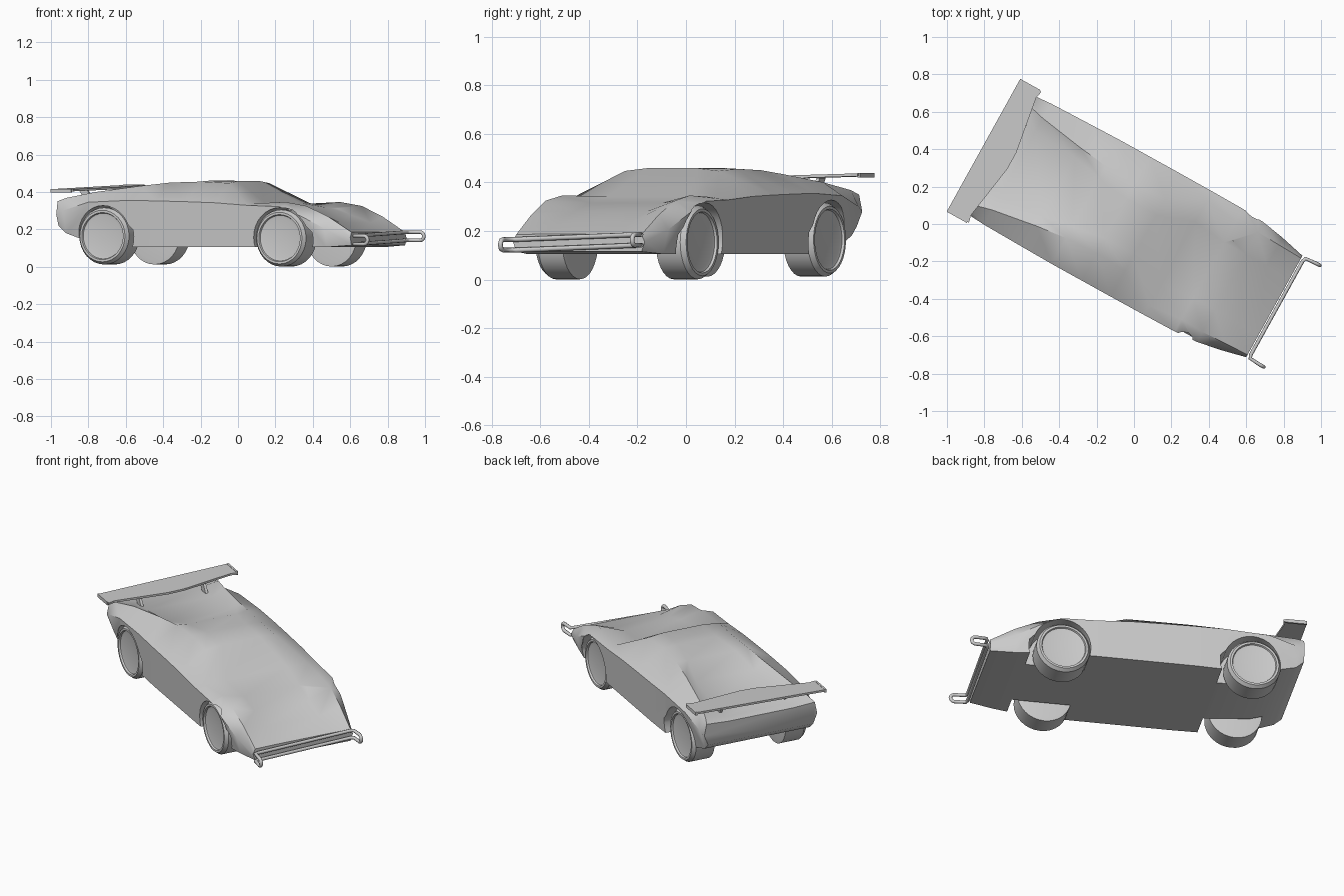
import bpy, bmesh, math
from mathutils import Matrix

if "Cube" in bpy.data.objects:
    bpy.data.objects.remove(bpy.data.objects["Cube"])

# Whole car is modelled along +x, then turned in plan
PLACE = Matrix.Rotation(math.radians(-29), 4, 'Z') @ Matrix.Translation((0, -0.022, 0))

grey = bpy.data.materials.new("plain_grey")
grey.diffuse_color = (0.6, 0.6, 0.6, 1)
grey.use_nodes = True
grey.node_tree.nodes["Principled BSDF"].inputs["Base Color"].default_value = grey.diffuse_color


def make(name, verts, faces):
    me = bpy.data.meshes.new(name)
    bm = bmesh.new()
    vs = [bm.verts.new(v) for v in verts]
    for f in faces:
        bm.faces.new([vs[i] for i in f])
    bmesh.ops.recalc_face_normals(bm, faces=bm.faces)
    bm.to_mesh(me)
    bm.free()
    me.materials.append(grey)
    ob = bpy.data.objects.new(name, me)
    bpy.context.collection.objects.link(ob)
    return ob


def loft(name, rings):
    """Skin closed rings of equal length and cap both ends."""
    n = len(rings[0])
    verts = [v for r in rings for v in r]
    faces = [(a * n + i, a * n + (i + 1) % n, (a + 1) * n + (i + 1) % n, (a + 1) * n + i)
             for a in range(len(rings) - 1) for i in range(n)]
    faces += [tuple(range(n)), tuple(range(len(verts) - n, len(verts)))]
    return make(name, verts, faces)


def lathe(name, profile, x, z, side, n=32):
    """Revolve (y, radius) pairs about a sideways axle."""
    return loft(name, [[(x + r * math.cos(2 * math.pi * i / n), side * y,
                         z + r * math.sin(2 * math.pi * i / n)) for i in range(n)]
                       for y, r in profile])


def smooth(ob, deg):
    bpy.ops.object.select_all(action='DESELECT')
    ob.select_set(True)
    bpy.context.view_layer.objects.active = ob
    bpy.ops.object.shade_smooth_by_angle(angle=math.radians(deg))


# Body stations: x, floor z, sill w, belt w, belt z, roof edge w, roof edge z, deck w, deck z
stations = [
    (-0.905, 0.22, 0.325, 0.350, 0.28, 0.335, 0.350, 0.20, 0.342),
    (-0.86, 0.18, 0.325, 0.358, 0.30, 0.32, 0.368, 0.20, 0.350),
    (-0.70, 0.13, 0.345, 0.370, 0.345, 0.28, 0.400, 0.20, 0.362),
    (-0.45, 0.105, 0.36, 0.375, 0.355, 0.24, 0.432, 0.18, 0.390),
    (-0.28, 0.105, 0.365, 0.378, 0.352, 0.22, 0.450, 0.15, 0.442),
    (-0.10, 0.105, 0.365, 0.378, 0.348, 0.21, 0.455, 0.12, 0.460),
    (0.08, 0.105, 0.365, 0.378, 0.342, 0.22, 0.447, 0.12, 0.458),
    (0.28, 0.105, 0.365, 0.377, 0.328, 0.32, 0.338, 0.19, 0.342),
    (0.47, 0.105, 0.36, 0.375, 0.322, 0.30, 0.346, 0.17, 0.315),
    (0.60, 0.105, 0.345, 0.366, 0.270, 0.305, 0.325, 0.17, 0.280),
    (0.73, 0.105, 0.32, 0.343, 0.205, 0.300, 0.268, 0.17, 0.236),
    (0.87, 0.115, 0.295, 0.310, 0.155, 0.295, 0.185, 0.18, 0.187)]
rings = []
for x, fz, sw, bw, bz, rw, rz, dw, dz in stations:
    half = [(sw, fz), (bw, bz), (rw, rz), (dw, dz)]
    rings.append([(x, w, z) for w, z in half] + [(x, -w, z) for w, z in reversed(half)])
body = loft("body", rings)

# Wheels, and wheel arches cut from the body
TYRE = [(0.342, 0.004), (0.342, 0.108), (0.345, 0.122), (0.355, 0.126), (0.355, 0.138),
        (0.335, 0.152), (0.22, 0.152), (0.217, 0.13), (0.217, 0.004)]
for side, sname in ((1, "left"), (-1, "right")):
    for x, z, end in ((0.462, 0.153, "front"), (-0.62, 0.164, "rear")):
        wheel = lathe(f"{end}_{sname}_wheel", TYRE, x, z, side)
        smooth(wheel, 30)
        # Arch leans ahead of the wheel and opens out at the bottom
        arch = [(0.20, 0.163), (0.6, 0.163)]
        cutter = lathe("arch_cutter", arch, x + 0.012, z, side)
        for v in cutter.data.vertices:
            if v.co.z < z + 0.06 and v.co.x > x:
                v.co.x += 0.022
        cutter.hide_render = True
        mod = body.modifiers.new("arch", 'BOOLEAN')
        mod.object = cutter
        mod.solver = 'EXACT'
        bpy.context.view_layer.objects.active = body
        bpy.ops.object.modifier_apply(modifier=mod.name)
        bpy.data.objects.remove(cutter)
smooth(body, 50)

# Rear wing: swept front edge, slightly higher on the left
plan = [(-0.908, -0.40), (-0.775, -0.40), (-0.785, -0.36), (-0.735, -0.05), (-0.735, 0.05),
        (-0.785, 0.36), (-0.775, 0.40), (-0.908, 0.40)]
loft("rear_wing", [[(x, y, 0.42 + 0.028 * y + h) for x, y in plan] for h in (-0.006, 0.006)])


def block(name, x0, x1, y, t, z0, z1, lean=0.0):
    loft(name, [[(x0 + d, y - t, z), (x1 + d, y - t, z), (x1 + d, y + t, z), (x0 + d, y + t, z)]
                for z, d in ((z0, 0), (z1, lean))])


for side, sname in ((1, "left"), (-1, "right")):
    block(f"{sname}_wing_strut", -0.80, -0.75, side * 0.20, 0.008, 0.345, 0.417, -0.05)
    block(f"{sname}_wing_tip", -0.908, -0.785, side * 0.40, 0.006, 0.408 + 0.028 * side * 0.4,
          0.428 + 0.028 * side * 0.4)


# Tubular front bumper: two cross bars joined by forward loops
def end_loop(s):
    pts = [(0.885, 0.285, -0.022), (0.892, 0.305, -0.022), (0.955, 0.31, -0.022)]
    pts += [(0.955 + 0.022 * math.cos(a), 0.31, 0.022 * math.sin(a))
            for a in (-1.05, -0.52, 0, 0.52, 1.05)]
    pts += [(x, y, -z) for x, y, z in reversed(pts[:3])]
    return [(x, s * y, 0.153 + 0.01 * s + z) for x, y, z in pts]


cu = bpy.data.curves.new("front_bumper", 'CURVE')
cu.dimensions = '3D'
cu.bevel_depth = 0.01
cu.bevel_resolution = 2
path = end_loop(1) + end_loop(-1)[::-1]
sp = cu.splines.new('POLY')
sp.points.add(len(path) - 1)
for p, co in zip(sp.points, path):
    p.co = (*co, 1)
sp.use_cyclic_u = True
cu.materials.append(grey)
bumper = bpy.data.objects.new("front_bumper", cu)
bpy.context.collection.objects.link(bumper)

for ob in bpy.context.collection.objects:
    ob.matrix_world = PLACE @ ob.matrix_world
